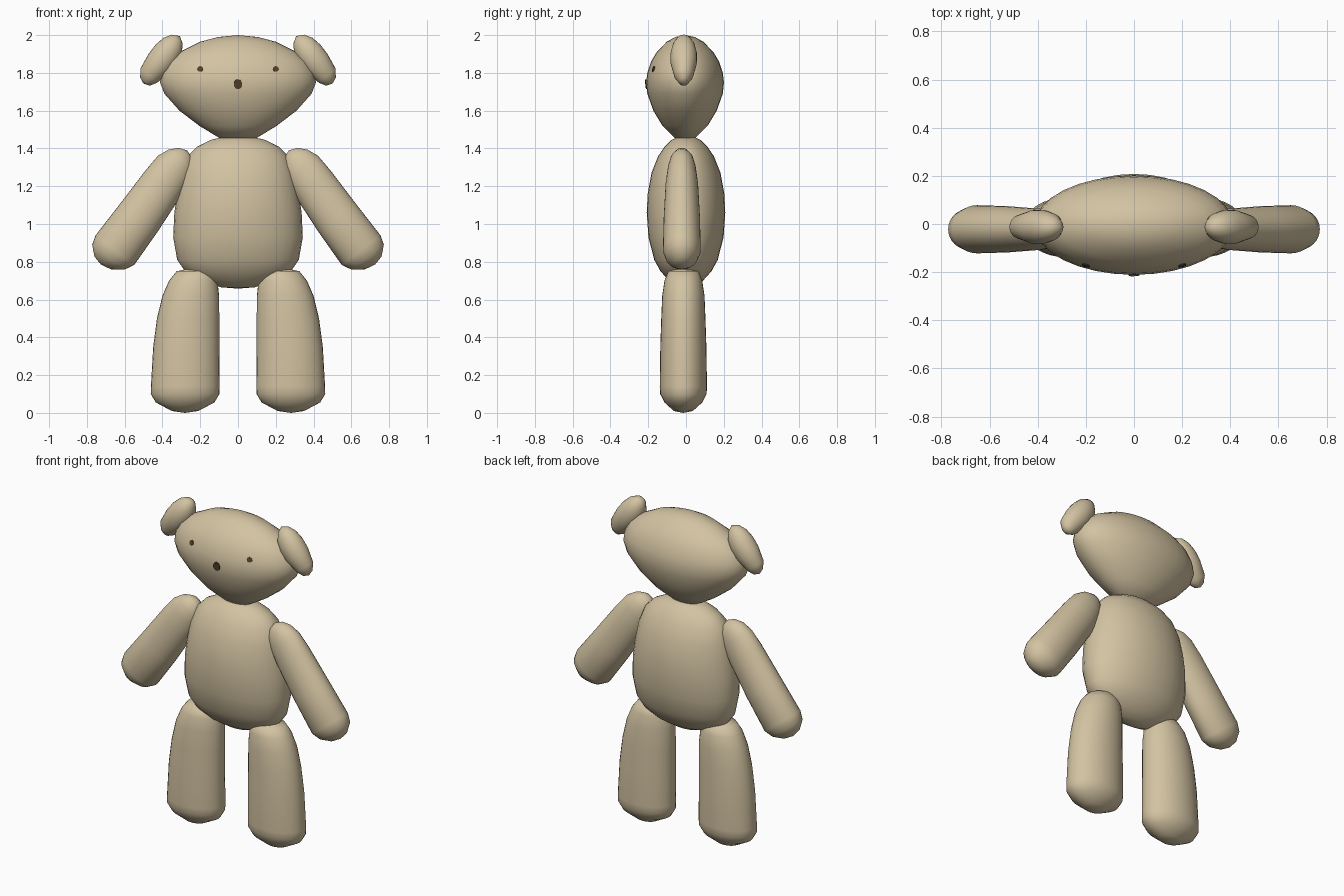
import bpy, bmesh, math
from mathutils import Matrix, Vector
from mathutils.bvhtree import BVHTree

if "Cube" in bpy.data.objects:
    bpy.data.objects.remove(bpy.data.objects["Cube"])


def material(name, rgb):
    m = bpy.data.materials.new(name)
    m.diffuse_color = (*rgb, 1)
    m.use_nodes = True
    m.node_tree.nodes["Principled BSDF"].inputs["Base Color"].default_value = m.diffuse_color
    return m


FUR = material("tan fabric", (0.65, 0.545, 0.36))
DARK = material("dark brown", (0.09, 0.05, 0.022))


def finish(name, bm, mat, smooth=True):
    bmesh.ops.recalc_face_normals(bm, faces=bm.faces[:])
    me = bpy.data.meshes.new(name)
    bm.to_mesh(me)
    ob = bpy.data.objects.new(name, me)
    bpy.context.collection.objects.link(ob)
    me.materials.append(mat)
    for p in me.polygons:
        p.use_smooth = smooth
    return ob


def loft(name, rings, cy=0, tilt=0, side=1, n=32):
    """Elliptical rings (z, centre x, radius x, radius y), tilted about y."""
    bm = bmesh.new()
    rot = Matrix.Rotation(tilt, 3, 'Y')
    loops = []
    for z, cx, rx, ry in rings:
        loop = []
        for i in range(n):
            a = 2 * math.pi * i / n
            p = rot @ Vector((cx + rx * math.cos(a), cy + ry * math.sin(a), z))
            p.x *= side
            loop.append(bm.verts.new(p))
        loops.append(loop)
    for a, b in zip(loops, loops[1:]):
        for i in range(n):
            j = (i + 1) % n
            bm.faces.new((a[i], a[j], b[j], b[i]))
    bmesh.ops.remove_doubles(bm, verts=bm.verts[:], dist=1e-5)  # close the poles
    return finish(name, bm, FUR)


# Head and body
head = loft("head", [
    (1.448, 0, 0, 0), (1.456, 0, .10, .055), (1.52, 0, .205, .12),
    (1.60, 0, .31, .168), (1.69, 0, .39, .2), (1.75, 0, .413, .206),
    (1.80, 0, .405, .2), (1.86, 0, .372, .18), (1.91, 0, .31, .15),
    (1.965, 0, .2, .097), (1.99, 0, .105, .052), (2.0, 0, 0, 0)], cy=-.005)

loft("body", [
    (.658, 0, 0, 0), (.665, 0, .09, .04), (.70, 0, .2, .09), (.75, 0, .28, .135),
    (.81, 0, .322, .168), (.93, 0, .343, .199), (1.06, 0, .337, .208),
    (1.16, 0, .322, .203), (1.27, 0, .3, .183), (1.36, 0, .265, .147),
    (1.41, 0, .215, .113), (1.445, 0, .145, .077), (1.458, 0, .09, .05),
    (1.46, 0, 0, 0)])

# Paired limbs and ears
for side, label in ((1, "right"), (-1, "left")):
    loft(label + "_leg", [
        (0, .28, 0, 0), (.01, .28, .07, .05), (.055, .28, .155, .1),
        (.10, .28, .182, .123), (.14, .279, .182, .125), (.35, .274, .175, .122),
        (.5, .264, .165, .117), (.62, .25, .15, .112), (.7, .237, .128, .1),
        (.75, .225, .1, .08), (.772, .22, 0, 0)], cy=-.014, side=side)

    loft(label + "_arm", [
        (.18, 1.055, 0, 0), (.192, 1.052, .055, .045), (.235, 1.047, .108, .085),
        (.285, 1.042, .129, .1), (.5, 1.046, .124, .096), (.72, 1.055, .116, .086),
        (.82, 1.06, .106, .074), (.88, 1.06, .082, .06), (.92, 1.06, .045, .035),
        (.937, 1.06, 0, 0)], cy=-.022, tilt=-.656, side=side)

    loft(label + "_ear", [
        (1.02, 1.50, 0, 0), (1.033, 1.5, .033, .026), (1.07, 1.505, .058, .05),
        (1.16, 1.505, .075, .07), (1.22, 1.507, .075, .07), (1.275, 1.51, .063, .058),
        (1.315, 1.513, .037, .035), (1.337, 1.512, 0, 0)],
        cy=-.012, tilt=-.694, side=side, n=24)

# Eyes and nose: thin discs laid on the head surface
bm = bmesh.new()
bm.from_mesh(head.data)
tree = BVHTree.FromBMesh(bm)
bm.free()


def disc(name, x, z, rx, rz):
    hit, normal, _, _ = tree.ray_cast(Vector((x, -1, z)), Vector((0, 1, 0)))
    b = bmesh.new()
    bmesh.ops.create_cone(b, cap_ends=True, segments=16, radius1=1, radius2=1, depth=.009)
    frame = Matrix.Translation(hit) @ normal.to_track_quat('Z', 'Y').to_matrix().to_4x4()
    b.transform(frame @ Matrix.Diagonal((rx, rz, 1, 1)))
    finish(name, b, DARK, False)


disc("right_eye", .2, 1.82, .016, .015)
disc("left_eye", -.2, 1.82, .016, .015)
disc("nose", 0, 1.74, .022, .026)
